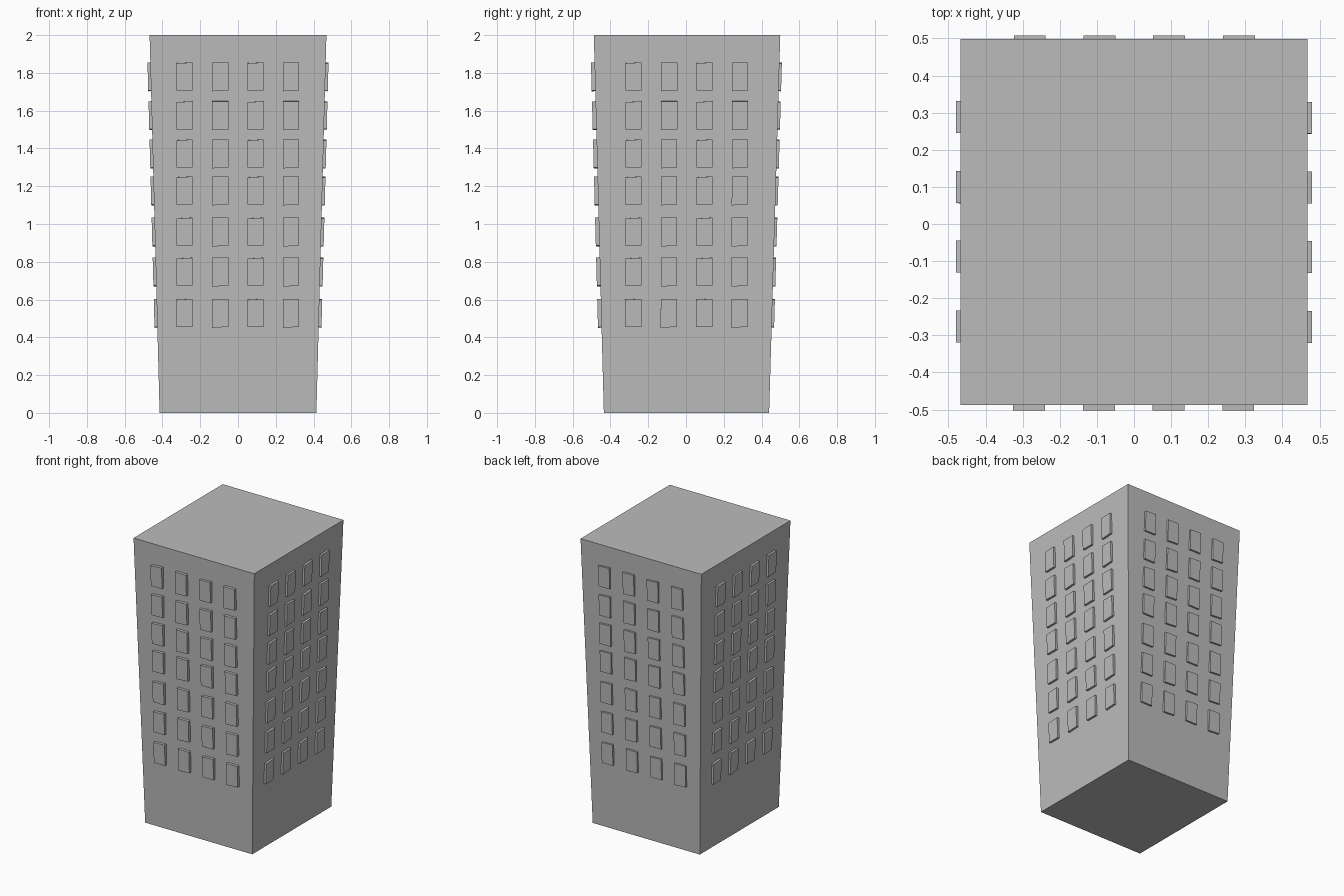
import bpy
from mathutils import Vector

cube = bpy.data.objects.get("Cube")
if cube:
    bpy.data.objects.remove(cube, do_unlink=True)

grey = bpy.data.materials.new("concrete_grey")
grey.use_nodes = True
colour = (0.5, 0.5, 0.5, 1)
grey.diffuse_color = colour
grey.node_tree.nodes["Principled BSDF"].inputs["Base Color"].default_value = colour

HEIGHT = 2.0
FACES = [(0, 1, 2, 3), (7, 6, 5, 4), (0, 4, 5, 1), (1, 5, 6, 2), (2, 6, 7, 3), (3, 7, 4, 0)]


def add_hull(name, corners, parent=None):
    """Six-sided block from two rings of four corners."""
    mesh = bpy.data.meshes.new(name)
    mesh.from_pydata(corners, [], [f[::-1] for f in FACES])
    mesh.materials.append(grey)
    obj = bpy.data.objects.new(name, mesh)
    bpy.context.collection.objects.link(obj)
    obj.parent = parent
    return obj


def ring(half_x, y_front, y_back, z):
    return [Vector(p) for p in ((-half_x, y_front, z), (half_x, y_front, z),
                                (half_x, y_back, z), (-half_x, y_back, z))]


# Tower: block that widens towards the roof
base = ring(0.415, -0.435, 0.44, 0)
roof = ring(0.468, -0.488, 0.499, HEIGHT)
tower = add_hull("tower", [tuple(p) for p in reversed(base)] + [tuple(p) for p in reversed(roof)])

# Windows: slightly crooked raised panels that follow the sloping walls
ROWS = [0.53, 0.748, 0.96, 1.178, 1.374, 1.576, 1.782]
COLUMNS = [-0.283, -0.094, 0.093, 0.281]
HALF_W, HALF_H, SINK = 0.043, 0.074, 0.01
WALLS = [("front", 0, 0.019), ("left", 1, 0.015), ("back", 2, 0.013), ("right", 3, 0.015)]

for wall, i, depth in WALLS:
    j = (i + 1) % 4
    low, high = (base[i] + base[j]) / 2, (roof[i] + roof[j]) / 2
    along = (base[j] - base[i]).normalized()
    out = along.cross(high - low).normalized()
    for r, z in enumerate(ROWS):
        for c, u in enumerate(COLUMNS):
            # alternate columns tilt their sill or their head
            head_drop, sill_drop = (0.005, 0) if c % 2 == 0 else (0, 0.005)
            outline = [(-HALF_W, -HALF_H - sill_drop), (HALF_W, -HALF_H),
                       (HALF_W, HALF_H), (-HALF_W, HALF_H - head_drop)]
            points = [low.lerp(high, (z + dz) / HEIGHT) + along * (u + du) for du, dz in outline]
            points.reverse()
            corners = [p - out * SINK for p in points] + [p + out * depth for p in points]
            add_hull(f"{wall}_window_{r + 1}_{c + 1}", [tuple(p) for p in corners], tower)
